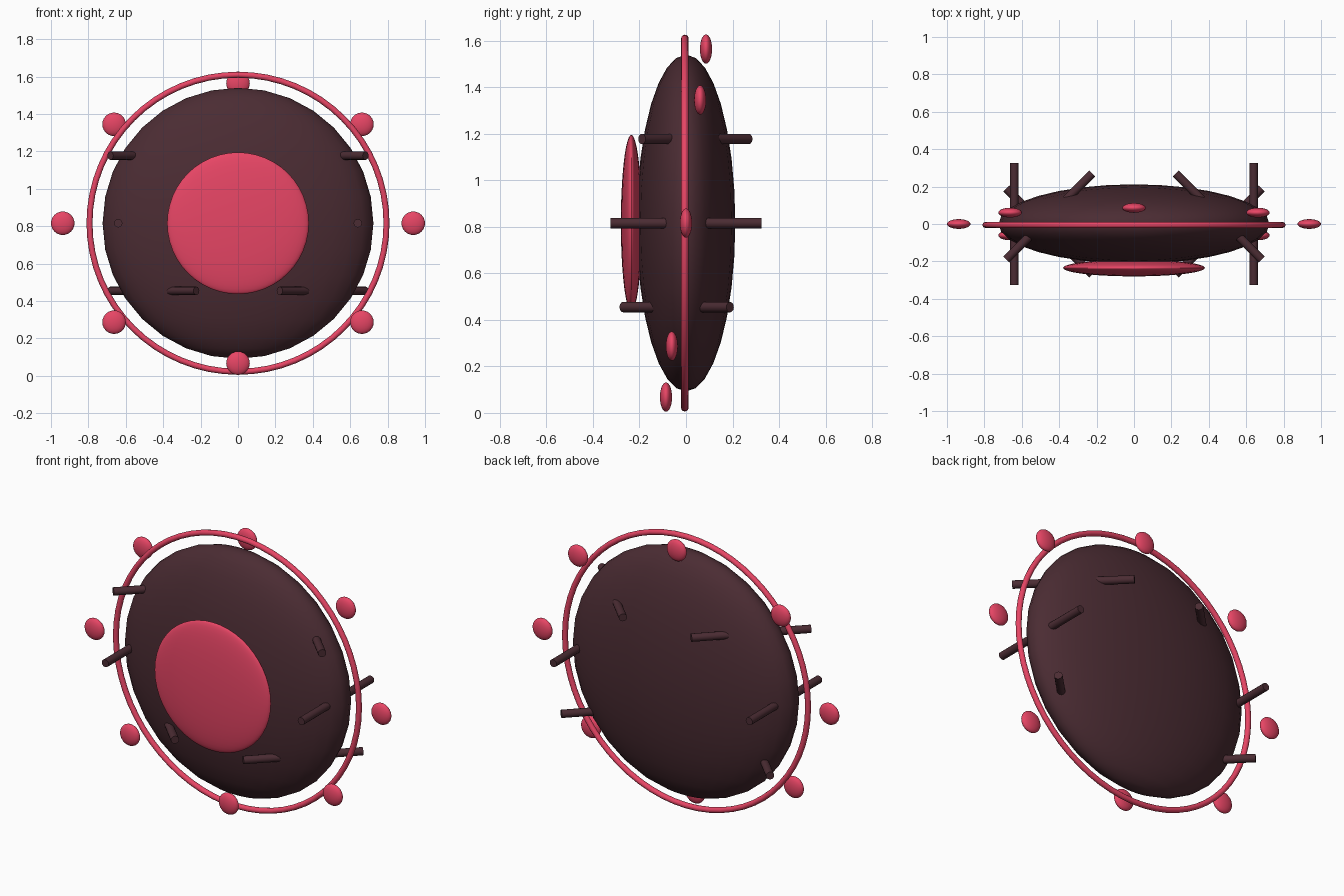
import bpy
from math import sin, cos, pi, radians
from mathutils import Vector

if "Cube" in bpy.data.objects:
    bpy.data.objects.remove(bpy.data.objects["Cube"])

CZ = 0.816  # height of the centre


def material(name, rgb):
    m = bpy.data.materials.new(name)
    m.diffuse_color = (*rgb, 1)
    m.use_nodes = True
    m.node_tree.nodes["Principled BSDF"].inputs["Base Color"].default_value = m.diffuse_color
    return m


DARK = material("dark_maroon", (0.07, 0.025, 0.033))
RED = material("crimson", (0.8, 0.06, 0.13))


def finish(name, mat):
    ob = bpy.context.object
    ob.name = name
    ob.data.materials.append(mat)
    bpy.ops.object.shade_smooth_by_angle(angle=radians(40))
    return ob


def ellipsoid(name, loc, size, mat, seg=32, rings=16):
    bpy.ops.mesh.primitive_uv_sphere_add(segments=seg, ring_count=rings, location=loc)
    bpy.context.object.scale = size
    bpy.ops.object.transform_apply(location=False, rotation=False, scale=True)
    return finish(name, mat)


# Flattened main body and the raised disc on its front
ellipsoid("body", (0, 0, CZ), (0.724, 0.212, 0.724), DARK)
ellipsoid("front_disc", (0, -0.235, CZ), (0.379, 0.045, 0.379), RED, 48, 24)

# Thin ring around the rim
bpy.ops.mesh.primitive_torus_add(major_radius=0.794, minor_radius=0.016,
                                 major_segments=64, minor_segments=12,
                                 location=(0, -0.005, CZ), rotation=(pi / 2, 0, 0))
finish("rim_ring", RED)

for i in range(8):
    a = i * pi / 4
    # Flattened beads orbiting on a slightly tilted oval
    ellipsoid(f"bead_{i + 1}",
              (0.937 * cos(a), 0.086 * sin(a), CZ + 0.748 * sin(a)),
              (0.063, 0.026, 0.063), RED, 24, 12)
    # Rods piercing the body, turning with their angle around it
    direction = Vector((sin(a), -cos(a), 0))
    bpy.ops.mesh.primitive_cylinder_add(
        vertices=12, radius=0.0225, depth=0.65,
        location=(0.64 * cos(a), 0.057 * sin(a), CZ + 0.511 * sin(a)),
        rotation=direction.to_track_quat('Z', 'Y').to_euler())
    finish(f"rod_{i + 1}", DARK)
